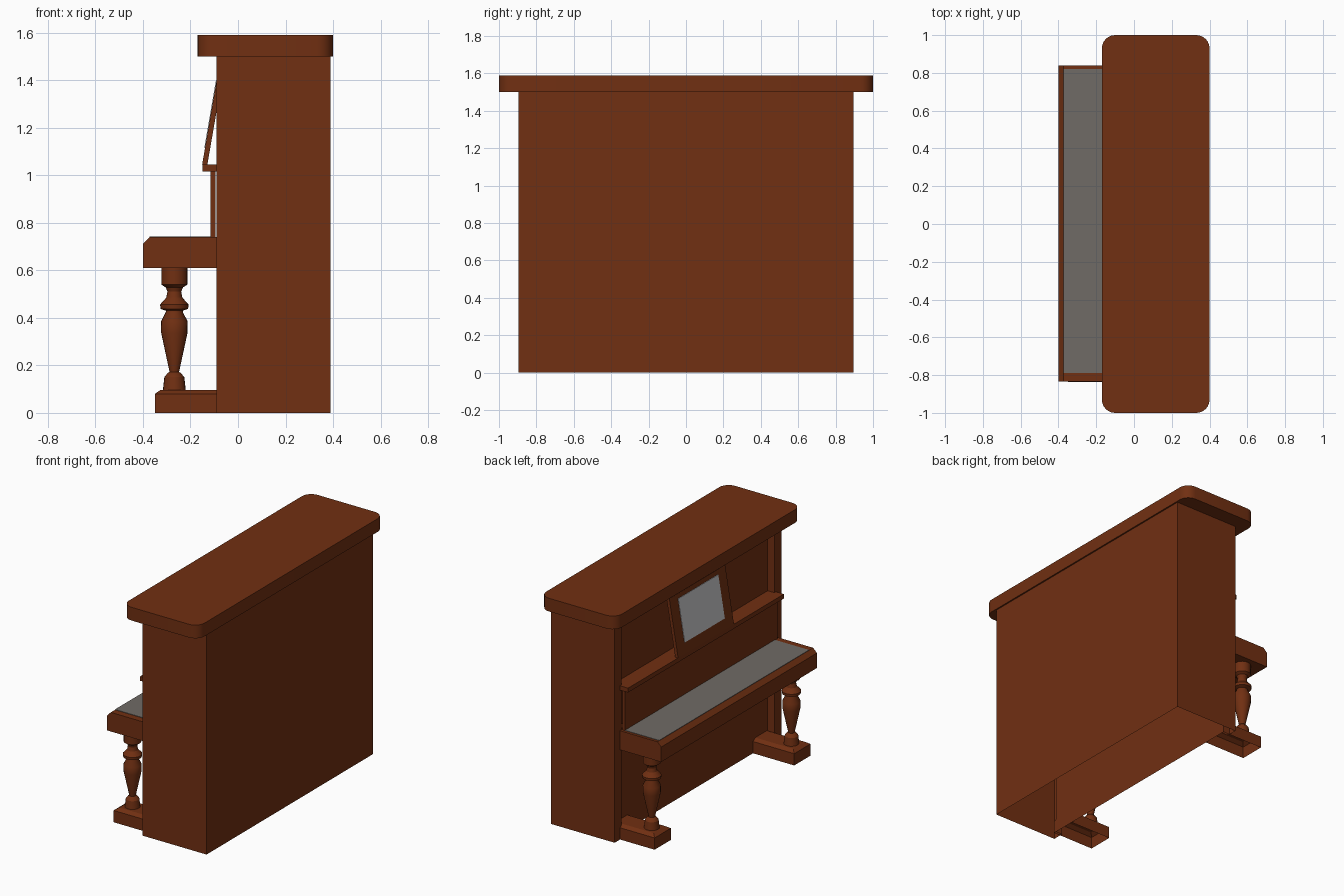
import bpy, bmesh, math

if "Cube" in bpy.data.objects:
    bpy.data.objects.remove(bpy.data.objects["Cube"])


def material(name, rgb):
    m = bpy.data.materials.new(name)
    m.diffuse_color = (*rgb, 1)
    m.use_nodes = True
    m.node_tree.nodes["Principled BSDF"].inputs["Base Color"].default_value = m.diffuse_color
    return m


WOOD = material("brown wood", (0.165, 0.029, 0.006))
KEYS = material("key grey", (0.16, 0.147, 0.133))
PAPER = material("pale paper", (0.58, 0.58, 0.60))


def finish(name, bm, mat):
    bmesh.ops.recalc_face_normals(bm, faces=bm.faces)
    me = bpy.data.meshes.new(name)
    bm.to_mesh(me)
    bm.free()
    me.materials.append(mat)
    ob = bpy.data.objects.new(name, me)
    bpy.context.collection.objects.link(ob)
    return ob


def prism(name, pts, axis, lo, hi, mat=WOOD, caps=(True, True)):
    """Extrude an outline along y (points are x, z) or z (points are x, y)."""
    bm = bmesh.new()
    rings = []
    for t in (lo, hi):
        rings.append([bm.verts.new((a, t, b) if axis == "y" else (a, b, t)) for a, b in pts])
    n = len(pts)
    for i in range(n):
        j = (i + 1) % n
        bm.faces.new((rings[0][i], rings[0][j], rings[1][j], rings[1][i]))
    for ring, cap in zip(rings, caps):
        if cap:
            bm.faces.new(ring)
    return finish(name, bm, mat)


def box(name, x0, x1, y0, y1, z0, z1, mat=WOOD):
    return prism(name, [(x0, y0), (x1, y0), (x1, y1), (x0, y1)], "z", z0, z1, mat)


def smooth(ob):
    bpy.ops.object.select_all(action="DESELECT")
    ob.select_set(True)
    bpy.context.view_layer.objects.active = ob
    bpy.ops.object.shade_smooth_by_angle(angle=math.radians(30))


# Case: recessed front, hollow and open underneath
prism("case", [(0.39, -0.895), (0.39, 0.895), (-0.09, 0.895), (-0.09, 0.82),
               (-0.04, 0.82), (-0.04, -0.82), (-0.09, -0.82), (-0.09, -0.895)],
      "z", 0, 1.5, caps=(False, True))

# Lid with rounded corners
r, lid = 0.07, []
for cx, cy, start in ((0.33, 0.93, 0), (-0.10, 0.93, 90), (-0.10, -0.93, 180), (0.33, -0.93, 270)):
    for k in range(7):
        a = math.radians(start + 15 * k)
        lid.append((cx + r * math.cos(a), cy + r * math.sin(a)))
smooth(prism("lid", lid, "z", 1.5, 1.59))

# Keyboard bed with chamfered front edge, and the key surface
prism("key_bed", [(-0.40, 0.61), (-0.04, 0.61), (-0.04, 0.74), (-0.372, 0.74), (-0.40, 0.712)],
      "y", -0.835, 0.838)
box("keys", -0.372, -0.115, -0.79, 0.82, 0.738, 0.743, KEYS)

# Fallboard and music shelf
box("fallboard", -0.115, -0.095, -0.82, 0.82, 0.74, 1.015)
box("music_shelf", -0.15, -0.04, -0.837, 0.837, 1.015, 1.045)


# Tilted music stand and the sheet on it
def stand_x(z):
    return -0.15 + (z - 1.05) * 0.172


def tilted(name, z0, z1, near, far, half, mat):
    prism(name, [(stand_x(z0) + near, z0), (stand_x(z0) + far, z0),
                 (stand_x(z1) + far, z1), (stand_x(z1) + near, z1)], "y", -half, half, mat)


tilted("music_stand", 1.045, 1.43, 0, 0.022, 0.30, WOOD)
tilted("music_sheet", 1.115, 1.40, -0.003, 0.003, 0.215, PAPER)

# Turned leg profile: radius, height
PROFILE = [(0.048, 0.097), (0.042, 0.15), (0.028, 0.168), (0.02, 0.172), (0.055, 0.335),
           (0.056, 0.385), (0.036, 0.424), (0.036, 0.43), (0.058, 0.438), (0.06, 0.456),
           (0.034, 0.485), (0.029, 0.51), (0.036, 0.528), (0.055, 0.54), (0.055, 0.612)]


def leg(name, cx, cy, sides=20):
    bm = bmesh.new()
    rings = []
    for rad, z in PROFILE:
        rings.append([bm.verts.new((cx + rad * math.cos(math.tau * i / sides),
                                    cy + rad * math.sin(math.tau * i / sides), z))
                      for i in range(sides)])
    for lo, hi in zip(rings, rings[1:]):
        for i in range(sides):
            j = (i + 1) % sides
            bm.faces.new((lo[i], lo[j], hi[j], hi[i]))
    bm.faces.new(rings[0])
    bm.faces.new(rings[-1])
    smooth(finish(name, bm, WOOD))


def foot(name, y0, y1):
    """Open-bottomed block with a sloped top border."""
    bm = bmesh.new()
    rings = []
    for z, d in ((0, 0), (0.08, 0), (0.097, 0.025)):
        rings.append([bm.verts.new(p) for p in ((-0.35 + d, y0 + d, z), (-0.04, y0 + d, z),
                                                (-0.04, y1 - d, z), (-0.35 + d, y1 - d, z))])
    for lo, hi in zip(rings, rings[1:]):
        for i in range(4):
            j = (i + 1) % 4
            bm.faces.new((lo[i], lo[j], hi[j], hi[i]))
    bm.faces.new(rings[-1])
    finish(name, bm, WOOD)


# Legs and feet on both sides
for side, s in (("right", -1), ("left", 1)):
    leg("leg_" + side, -0.268, 0.75 * s)
    foot("foot_" + side, 0.75 * s - 0.087, 0.75 * s + 0.087)
